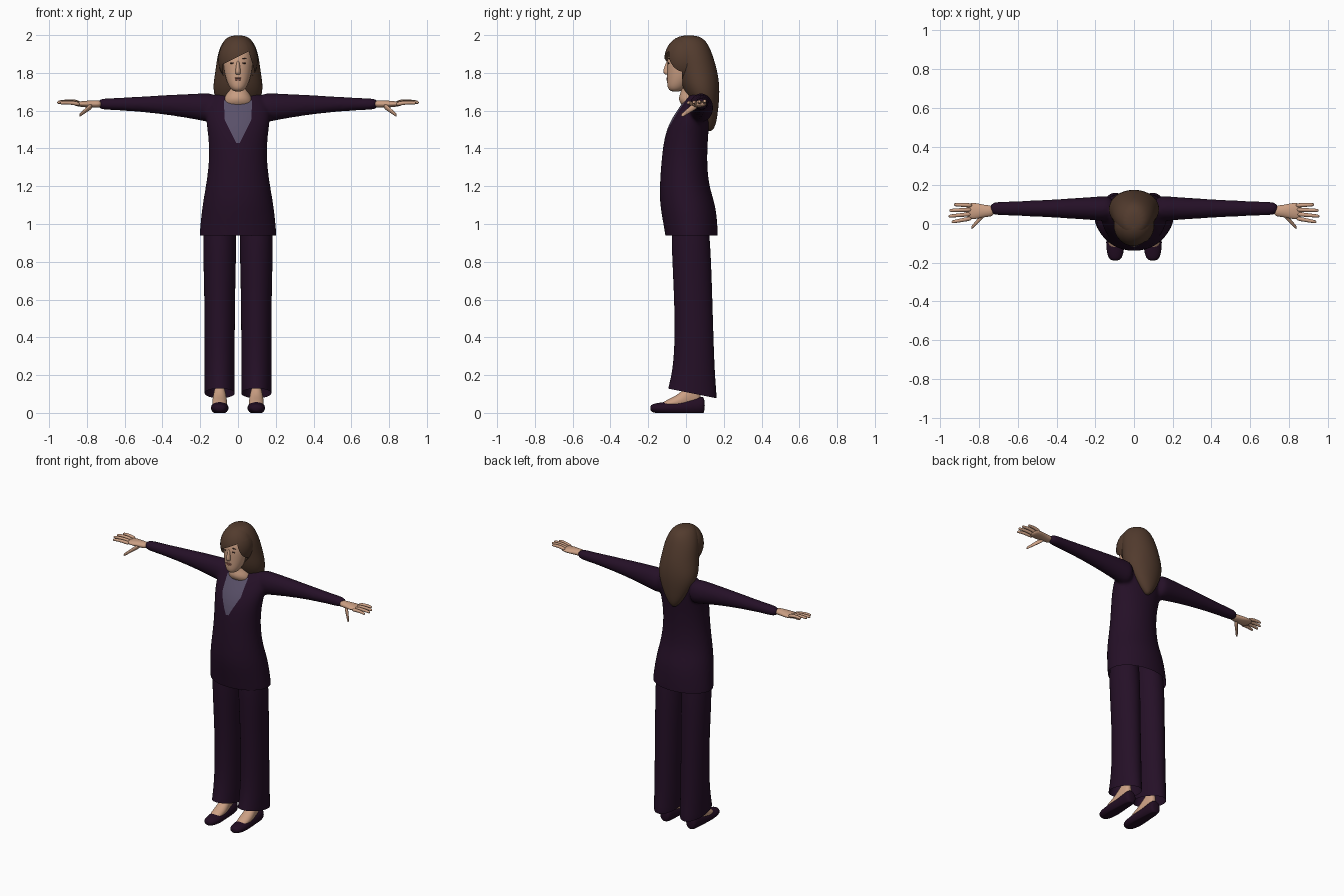
import bpy, bmesh, math
from mathutils import Vector, Matrix
from mathutils.bvhtree import BVHTree

default_cube = bpy.data.objects.get("Cube")
if default_cube:
    bpy.data.objects.remove(default_cube)


def material(name, *colour):
    mat = bpy.data.materials.new(name)
    mat.use_nodes = True
    mat.diffuse_color = (*colour, 1)
    bsdf = mat.node_tree.nodes["Principled BSDF"]
    bsdf.inputs["Base Color"].default_value = (*colour, 1)
    bsdf.inputs["Roughness"].default_value = 0.8
    return mat


cloth = material("dark plum cloth", 0.018, 0.005, 0.02)
blouse = material("mauve blouse", 0.1, 0.08, 0.14)
skin = material("skin", 0.6, 0.35, 0.23)
brown = material("brown hair", 0.085, 0.044, 0.027)
rose = material("lip rose", 0.38, 0.15, 0.11)
lash = material("dark lash", 0.05, 0.025, 0.02)
leather = material("shoe plum", 0.016, 0.004, 0.016)
made = []
sides = {"left": 1, "right": -1}

# Where a ring's (along, across, up) values land for each loft axis
order = {"X": lambda t, a, b: (t, a, b),
         "Y": lambda t, a, b: (a, t, b),
         "Z": lambda t, a, b: (a, b, t)}


def loft(bm, axis, rings, side=1, count=16):
    """Skin elliptical rings of (position, centre a, centre b, radius a, radius b)."""
    loops = []
    for t, a, b, radius_a, radius_b in rings:
        loop = []
        for i in range(count):
            angle = math.tau * i / count
            x, y, z = order[axis](t, a + radius_a * math.cos(angle), b + radius_b * math.sin(angle))
            loop.append(bm.verts.new((x * side, y, z)))
        loops.append(loop)
    for low, high in zip(loops, loops[1:]):
        for i in range(count):
            j = (i + 1) % count
            bm.faces.new((low[i], low[j], high[j], high[i]))
    bm.faces.new(loops[0])
    bm.faces.new(loops[-1])


def spans(centre, *rows):
    """Turn rows of (position, half width, from, to) into rings, a little oversize for rounding."""
    return [(t, centre, (low + high) / 2, width * 1.02, (high - low) / 2 * 1.02)
            for t, width, low, high in rows]


def finish(name, bm, mats, subdivide=2, voxel=None):
    """Make the object and bake its smoothing into the mesh."""
    bmesh.ops.recalc_face_normals(bm, faces=bm.faces)
    mesh = bpy.data.meshes.new(name)
    bm.to_mesh(mesh)
    bm.free()
    obj = bpy.data.objects.new(name, mesh)
    bpy.context.collection.objects.link(obj)
    if subdivide:
        obj.modifiers.new("round", "SUBSURF").levels = subdivide
    if voxel:
        remesh = obj.modifiers.new("fuse", "REMESH")
        remesh.mode = "VOXEL"
        remesh.voxel_size = voxel
        relax = obj.modifiers.new("relax", "SMOOTH")
        relax.factor = 0.5
        relax.iterations = 6
    graph = bpy.context.evaluated_depsgraph_get()
    baked = bpy.data.meshes.new_from_object(obj.evaluated_get(graph))
    obj.modifiers.clear()
    obj.data = baked
    baked.materials.clear()
    for mat in mats:
        baked.materials.append(mat)
    made.append(obj)
    return obj


def part(name, axis, rings, mat, side=1):
    bm = bmesh.new()
    loft(bm, axis, rings, side)
    return finish(name, bm, [mat])


def blob(name, centre, radii, mat, turn=0):
    bm = bmesh.new()
    place = (Matrix.Translation(centre) @ Matrix.Rotation(turn, 4, "Y")
             @ Matrix.Diagonal((*radii, 1)))
    bmesh.ops.create_uvsphere(bm, u_segments=32, v_segments=20, radius=1, matrix=place)
    return finish(name, bm, [mat], subdivide=0)


def edit(obj, action):
    bm = bmesh.new()
    bm.from_mesh(obj.data)
    action(bm)
    bm.to_mesh(obj.data)
    bm.free()


def cut(bm, point, normal, clear=False):
    bmesh.ops.bisect_plane(bm, geom=bm.verts[:] + bm.edges[:] + bm.faces[:], dist=1e-5,
                           plane_co=point, plane_no=normal, clear_inner=clear)


def region(bm, planes):
    """Slice along the planes and return the faces on the inner side of all."""
    for point, normal in planes:
        cut(bm, point, normal)
    return [face for face in bm.faces if all(
        (face.calc_center_median() - Vector(point)).dot(Vector(normal)) < 0
        for point, normal in planes)]


# Jacket: torso and tapering sleeves fused into one skin
bm = bmesh.new()
loft(bm, "Z", spans(
    0, (0.85, 0.21, -0.1, 0.17), (0.95, 0.205, -0.11, 0.17), (1.1, 0.19, -0.14, 0.16),
    (1.2, 0.17, -0.14, 0.12), (1.35, 0.15, -0.13, 0.11), (1.5, 0.16, -0.11, 0.12),
    (1.6, 0.18, -0.05, 0.13), (1.68, 0.14, 0.01, 0.13), (1.71, 0.07, 0.03, 0.1)))
for side in sides.values():
    sleeve = []
    for step in range(9):
        f = step / 8
        bulk = (1 - f) ** 1.5
        sleeve.append((0.1 + 0.65 * f, 0.08, 1.635 - 0.025 * bulk ** 2,
                       0.035 + 0.035 * bulk, 0.03 + 0.055 * bulk))
    loft(bm, "X", sleeve, side)
jacket = finish("jacket", bm, [cloth, blouse], voxel=0.01)


def trim_jacket(bm):
    """Open the hem and colour the blouse inside the lapels."""
    cut(bm, (0, 0, 0.94), (0, 0, 1), clear=True)
    planes = [((0, 0, 0), (0, 1, 0)), ((0, 0, 1.43), (0, 0, -1))]
    for side in sides.values():
        corner = (side * 0.07, 0, 1.55)
        planes += [(corner, (side, 0, -0.05)), (corner, (side, 0, -0.5))]
    for face in region(bm, planes):
        face.material_index = 1


edit(jacket, trim_jacket)

for tag, side in sides.items():
    # Trouser leg with a slanted hem
    leg = part(tag + "_trouser_leg", "Z", spans(
        0.097, (0, 0.08, -0.12, 0.17), (0.12, 0.08, -0.1, 0.16), (0.25, 0.08, -0.06, 0.15),
        (0.6, 0.08, -0.06, 0.14), (0.9, 0.09, -0.08, 0.13), (1.1, 0.08, -0.07, 0.11)), cloth, side)
    edit(leg, lambda bm: cut(bm, (0, -0.1, 0.13), (0, 0.2, 1), clear=True))

    # Bare instep and flat shoe
    part(tag + "_foot", "Y", spans(
        0.097, (-0.13, 0.02, 0.03, 0.05), (-0.1, 0.04, 0.02, 0.07), (-0.03, 0.04, 0.02, 0.1),
        (0.03, 0.03, 0.02, 0.18), (0.08, 0.02, 0.02, 0.18)), skin, side)
    shoe = part(tag + "_shoe", "Y", spans(
        0.097, (-0.19, 0.02, 0.01, 0.04), (-0.17, 0.04, 0, 0.05), (-0.1, 0.05, -0.01, 0.06),
        (0, 0.04, -0.01, 0.07), (0.08, 0.04, -0.01, 0.09), (0.1, 0.03, 0, 0.08)), leather, side)
    for v in shoe.data.vertices:
        v.co.z = max(v.co.z, 0)

    # Hand: palm, fanned fingers and a dropped thumb
    part(tag + "_palm", "X", [(x, 0.067, 1.635, wide, thick) for x, wide, thick in (
        (0.72, 0.03, 0.02), (0.77, 0.03, 0.02), (0.82, 0.045, 0.017), (0.87, 0.04, 0.01))],
        skin, side)
    for i, finger in enumerate(("index", "middle", "ring", "little")):
        root, tip = 0.03 + 0.022 * i, 0.01 + 0.03 * i
        length = 0.125 - 0.01 * (i - 1.3) ** 2
        rings = []
        for f in (0, 0.4, 0.8, 1):
            radius = 0.012 - 0.004 * f
            height = 1.63 + root / 8 + 0.01 * math.sin(f * 2.5)
            rings.append((0.835 + f * length, root + f * (tip - root), height, radius, radius))
        part(f"{tag}_{finger}_finger", "X", rings, skin, side)
    rings = []
    for f in (0, 0.3, 0.6, 0.9, 1):
        radius = 0.018 - 0.009 * f
        rings.append((0.77 + 0.07 * f, 0.055 - 0.075 * f, 1.63 - 0.055 * f, radius, radius))
    part(tag + "_thumb", "X", rings, skin, side)

# Neck and head
part("neck", "Z", spans(
    0, (1.6, 0.08, 0, 0.09), (1.66, 0.08, -0.05, 0.1), (1.7, 0.055, -0.02, 0.08),
    (1.78, 0.05, -0.03, 0.08)), skin)
head = part("head", "Z", spans(
    0, (1.7, 0.02, -0.08, -0.03), (1.72, 0.045, -0.1, 0), (1.77, 0.065, -0.1, 0.04),
    (1.82, 0.075, -0.1, 0.06), (1.88, 0.08, -0.1, 0.08), (1.95, 0.06, -0.07, 0.08),
    (1.97, 0.03, -0.03, 0.05)), skin)

# Facial features, set on the surface of the head
face_tree = BVHTree.FromPolygons([v.co for v in head.data.vertices],
                                 [p.vertices for p in head.data.polygons])


def feature(name, x, z, width, height, mat, turn=0):
    spot = face_tree.ray_cast(Vector((x, -1, z)), Vector((0, 1, 0)))[0]
    blob(name, spot, (width, 0.0045, height), mat, turn)


part("nose", "Z", spans(
    0, (1.79, 0.01, -0.11, -0.08), (1.8, 0.016, -0.12, -0.08), (1.82, 0.012, -0.12, -0.08),
    (1.87, 0.007, -0.1, -0.08)), skin)
feature("upper_lip", 0, 1.772, 0.02, 0.004, rose)
feature("lower_lip", 0, 1.764, 0.016, 0.005, rose)
for tag, side in sides.items():
    feature(tag + "_eye", side * 0.03, 1.852, 0.013, 0.004, lash, side * 0.1)
    feature(tag + "_brow", side * 0.03, 1.876, 0.017, 0.003, lash, side * 0.1)

# Hair: long back volume tapering to a point between the shoulder blades
part("long_hair", "Z", spans(
    0, (1.49, 0.01, 0.11, 0.14), (1.53, 0.05, 0.09, 0.16), (1.6, 0.09, 0.06, 0.17),
    (1.7, 0.14, -0.02, 0.18), (1.8, 0.12, -0.04, 0.17), (1.9, 0.11, -0.06, 0.14),
    (1.97, 0.08, -0.07, 0.11), (2, 0.04, -0.03, 0.06)), brown)

# Swept fringe: a cap opened over the face along a slanting parting
fringe = blob("fringe", (0, -0.005, 1.87), (0.105, 0.11, 0.127), brown)


def open_fringe(bm):
    temple = (-0.08, 0, 1.845)
    opening = [((0, -0.02, 0), (0, 1, 0)), (temple, (-0.5, 0, 1)), (temple, (-1, 0, 0)),
               ((0.055, 0, 1.92), (1, 0, 0.3))]
    bmesh.ops.delete(bm, geom=region(bm, opening), context="FACES")


edit(fringe, open_fringe)

# Smooth shading with crisp hems
bpy.ops.object.select_all(action="DESELECT")
for obj in made:
    obj.select_set(True)
bpy.context.view_layer.objects.active = made[0]
bpy.ops.object.shade_smooth_by_angle(angle=math.radians(50))
